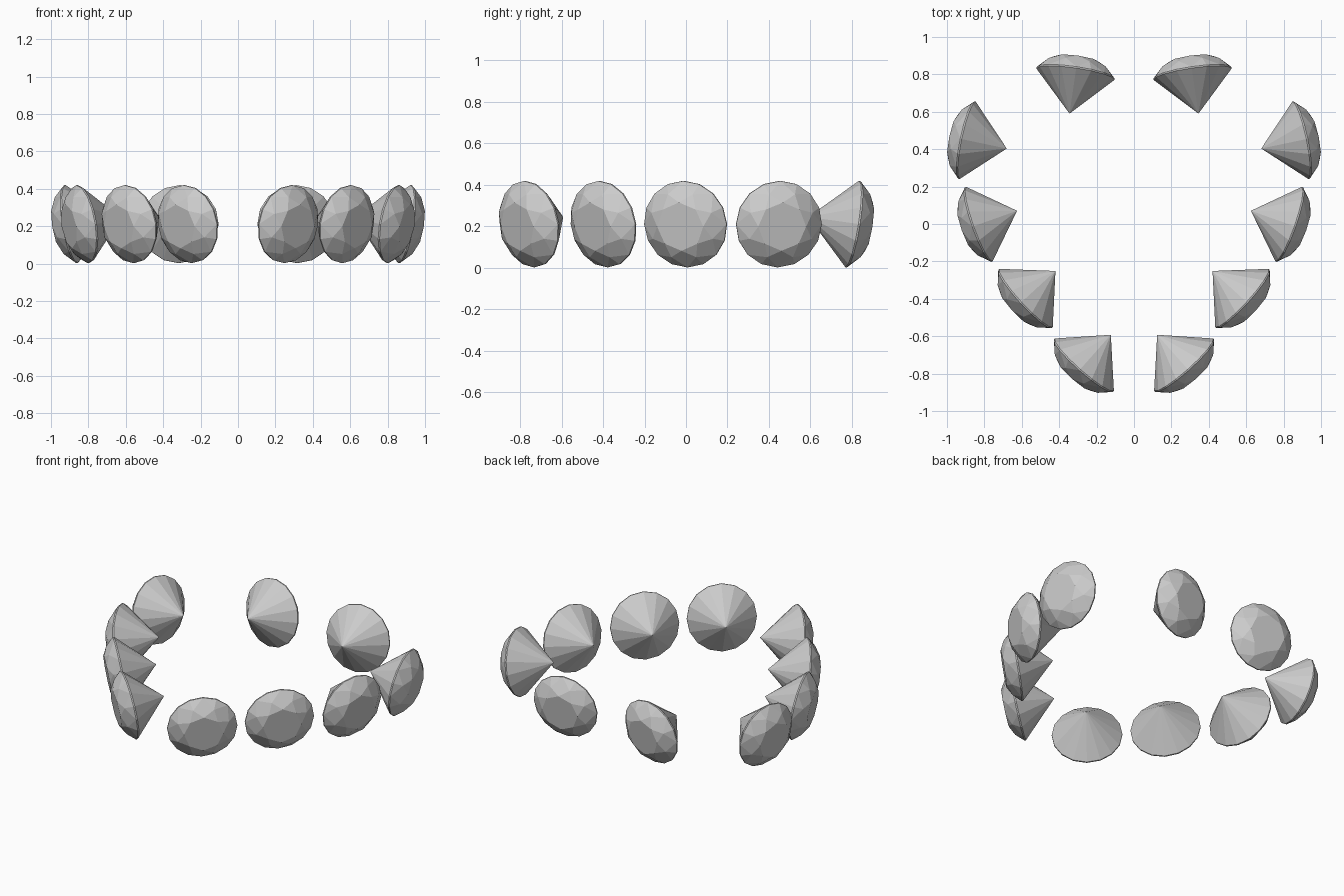
import bpy, bmesh, math
from mathutils import Vector, Matrix

if "Cube" in bpy.data.objects:
    bpy.data.objects.remove(bpy.data.objects["Cube"])

R, TABLE_R, MID_R = 0.211, 0.118, 0.166      # girdle, table and star-point radii
CROWN, MID_H, BAND, DEPTH = 0.079, 0.052, 0.004, 0.22
TILT = math.radians(9)


def gem_mesh():
    """Round brilliant cut, crown along +Z, girdle at z = 0."""
    bm = bmesh.new()

    def ring(n, r, z, offset=0.0):
        return [bm.verts.new((r * math.cos(2 * math.pi * (i + offset) / n),
                              r * math.sin(2 * math.pi * (i + offset) / n), z))
                for i in range(n)]

    table = ring(8, TABLE_R, CROWN)
    mid = ring(8, MID_R, MID_H, 0.5)
    upper = ring(16, R, BAND)
    lower = ring(16, R, -BAND)
    tip = bm.verts.new((0, 0, -DEPTH))
    bm.faces.new(table)
    for k in range(8):
        n = (k + 1) % 8
        g0, g1, g2 = upper[2 * k], upper[2 * k + 1], upper[(2 * k + 2) % 16]
        bm.faces.new((table[k], mid[k], table[n]))          # star facet
        bm.faces.new((table[k], mid[k - 1], g0, mid[k]))    # kite facet
        bm.faces.new((mid[k], g0, g1))                      # girdle facets
        bm.faces.new((mid[k], g1, g2))
    for i in range(16):
        j = (i + 1) % 16
        bm.faces.new((upper[i], lower[i], lower[j], upper[j]))
        bm.faces.new((lower[i], tip, lower[j]))             # pavilion
    bmesh.ops.recalc_face_normals(bm, faces=bm.faces)
    mesh = bpy.data.meshes.new("gem")
    bm.to_mesh(mesh)
    bm.free()
    return mesh


# right-hand stones: girdle centre x, y and outward direction x, y
STONES = [
    (0.313, 0.805, -0.145, 0.989),
    (0.893, 0.448, 0.979, 0.205),
    (0.830, -0.002, 0.942, -0.334),
    (0.580, -0.398, 0.737, -0.676),
    (0.268, -0.755, 0.663, -0.749),
]

mesh = gem_mesh()
for i, (x, y, dx, dy) in enumerate(STONES):
    for side, name in ((1, "right"), (-1, "left")):
        # crown faces outward and leans slightly down
        out = Vector((side * dx, dy, 0)).normalized()
        axis = out * math.cos(TILT) - Vector((0, 0, math.sin(TILT)))
        up = out * math.sin(TILT) + Vector((0, 0, math.cos(TILT)))
        across = up.cross(axis)
        rot = Matrix((up, across * -1, axis)).transposed()
        if rot.determinant() < 0:
            rot = Matrix((up, across, axis)).transposed()
            if rot.determinant() < 0:
                rot = Matrix((up, axis.cross(up), axis)).transposed()
        obj = bpy.data.objects.new(f"gem_{name}_{i + 1}", mesh)
        obj.matrix_world = Matrix.Translation((side * x, y, 0.211)) @ rot.to_4x4()
        bpy.context.collection.objects.link(obj)
